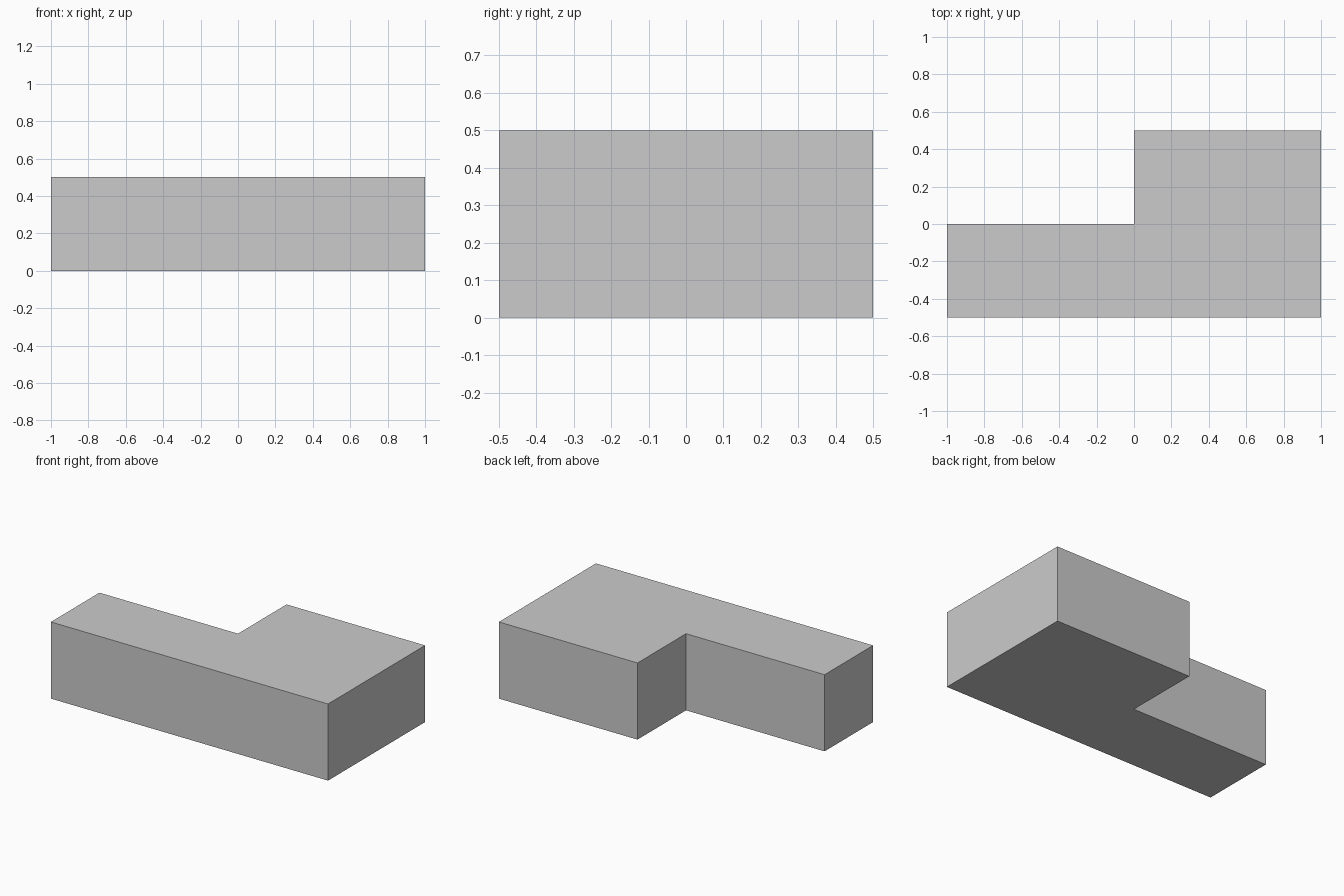
import bpy
import bmesh

if "Cube" in bpy.data.objects:
    bpy.data.objects.remove(bpy.data.objects["Cube"])

# L-shaped block: footprint profile extruded straight up
HEIGHT = 0.5
footprint = [(-1, -0.5), (1, -0.5), (1, 0.5), (0, 0.5), (0, 0), (-1, 0)]

bm = bmesh.new()
base = bm.faces.new([bm.verts.new((x, y, 0)) for x, y in footprint])
top = bmesh.ops.extrude_face_region(bm, geom=[base], use_keep_orig=True)
top_verts = [g for g in top["geom"] if isinstance(g, bmesh.types.BMVert)]
bmesh.ops.translate(bm, verts=top_verts, vec=(0, 0, HEIGHT))
bmesh.ops.recalc_face_normals(bm, faces=bm.faces)

mesh = bpy.data.meshes.new("l_shaped_block")
bm.to_mesh(mesh)
bm.free()
block = bpy.data.objects.new("l_shaped_block", mesh)
bpy.context.collection.objects.link(block)
